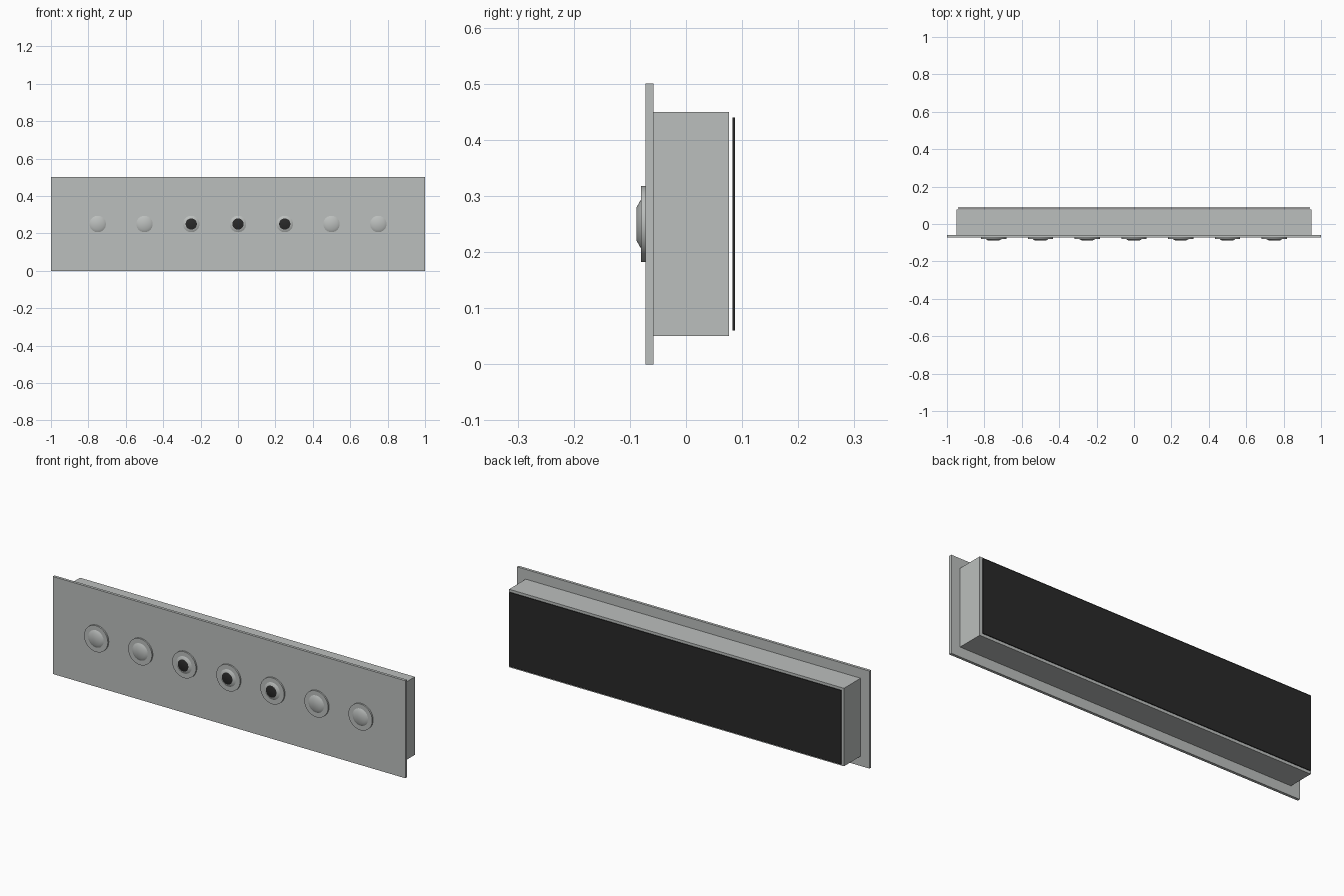
import bpy
import math

cube = bpy.data.objects.get("Cube")
if cube:
    bpy.data.objects.remove(cube, do_unlink=True)


def material(name, colour):
    mat = bpy.data.materials.new(name)
    mat.use_nodes = True
    mat.diffuse_color = (*colour, 1)
    mat.node_tree.nodes["Principled BSDF"].inputs["Base Color"].default_value = (*colour, 1)
    return mat


metal = material("brushed grey", (0.5, 0.52, 0.51))
black = material("dark black", (0.022, 0.022, 0.022))


def box(name, width, y0, y1, z0, z1, mat):
    bpy.ops.mesh.primitive_cube_add(size=1, location=(0, (y0 + y1) / 2, (z0 + z1) / 2))
    obj = bpy.context.object
    obj.name = name
    obj.scale = (width, y1 - y0, z1 - z0)
    bpy.ops.object.transform_apply(location=False, rotation=False)
    obj.data.materials.append(mat)


def disc(name, x, r_back, r_front, y_back, y_front, mat):
    # Round part with its axis along y, narrowing towards the front
    bpy.ops.mesh.primitive_cone_add(
        vertices=32, radius1=r_back, radius2=r_front, depth=y_back - y_front,
        location=(x, (y_back + y_front) / 2, 0.25), rotation=(math.pi / 2, 0, 0))
    obj = bpy.context.object
    obj.name = name
    obj.data.materials.append(mat)
    bpy.ops.object.shade_smooth_by_angle(angle=math.radians(30))
    return obj


# Housing
box("front_plate", 2.0, -0.072, -0.058, 0, 0.5, metal)
box("housing", 1.9, -0.058, 0.077, 0.05, 0.45, metal)
box("back_panel", 1.88, 0.083, 0.087, 0.06, 0.44, black)

# Row of buttons, the middle three with dark caps
for i in range(-3, 4):
    x = i * 0.25
    disc(f"button_flange_{i + 4}", x, 0.0675, 0.0675, -0.072, -0.08, metal)
    button = disc(f"button_{i + 4}", x, 0.044, 0.03, -0.08, -0.088, metal)
    button.data.materials.append(black)
    if abs(i) <= 1:
        for face in button.data.polygons:
            if face.normal.z > 0.99:
                face.material_index = 1
